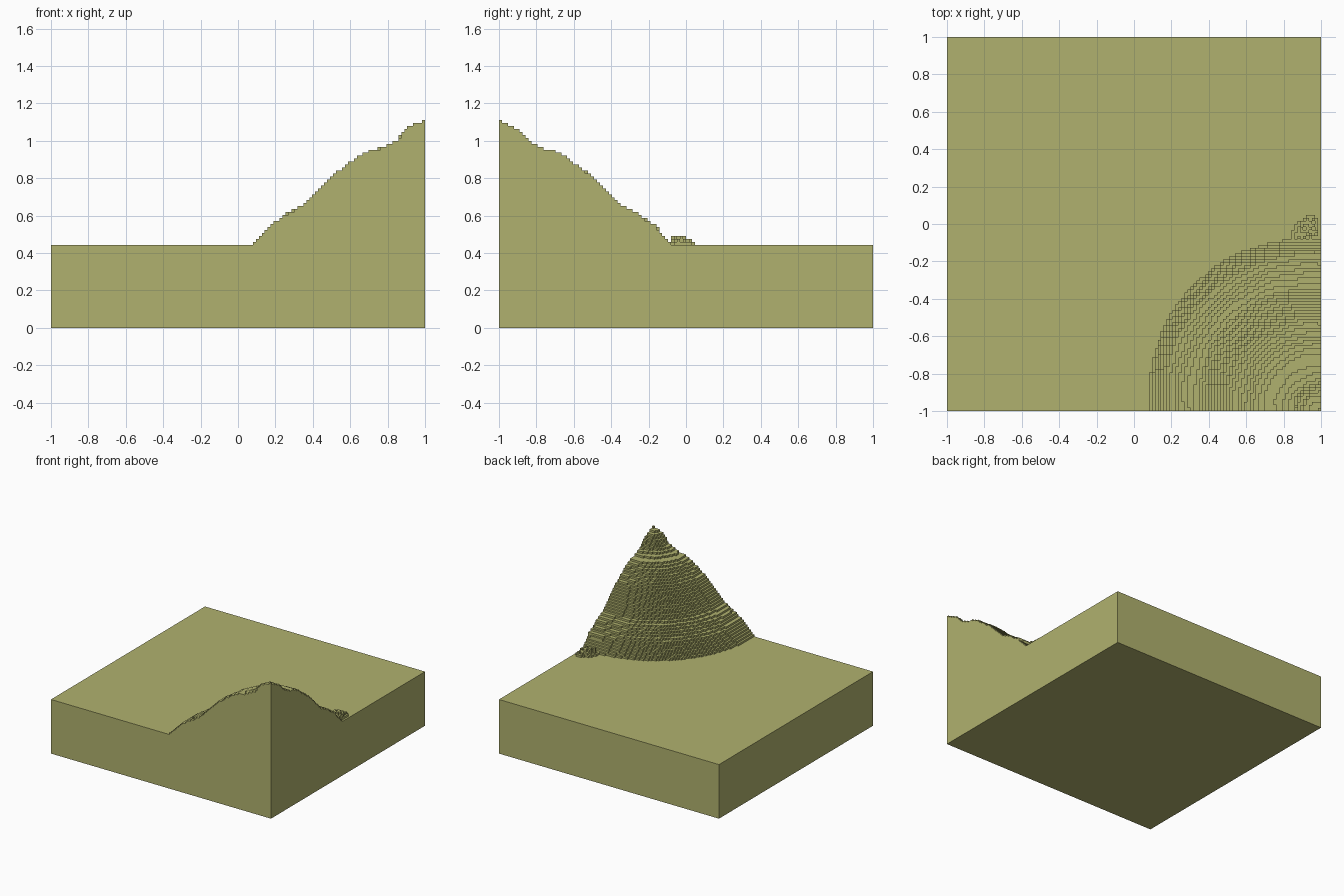
import bpy, bmesh, math, random
from mathutils import noise, Vector

cube = bpy.data.objects.get("Cube")
if cube:
    bpy.data.objects.remove(cube, do_unlink=True)

random.seed(4)
N = 126                 # cells across the slab
S = 2 / N               # cell size
BASE = 28               # slab height in cells

mat = bpy.data.materials.new("olive_sand")
mat.use_nodes = True
color = (0.436, 0.442, 0.156, 1)
mat.diffuse_color = color
bsdf = mat.node_tree.nodes["Principled BSDF"]
bsdf.inputs["Base Color"].default_value = color
bsdf.inputs["Roughness"].default_value = 0.9


def finish(name, bm):
    mesh = bpy.data.meshes.new(name)
    bm.to_mesh(mesh)
    bm.free()
    mesh.materials.append(mat)
    ob = bpy.data.objects.new(name, mesh)
    bpy.context.collection.objects.link(ob)
    return ob


def stepped_pile(name, heights):
    """Stepped relief from a {(i, j): cells above the slab} table."""
    bm = bmesh.new()

    def quad(*pts):
        bm.faces.new([bm.verts.new(p) for p in pts])

    for (i, j), h in heights.items():
        x0, y0 = -1 + i * S, -1 + j * S
        x1, y1 = x0 + S, y0 + S
        z = (BASE + h) * S
        quad((x0, y0, z), (x1, y0, z), (x1, y1, z), (x0, y1, z))
        sides = (((-1, 0), (x0, y1), (x0, y0)), ((1, 0), (x1, y0), (x1, y1)),
                 ((0, -1), (x0, y0), (x1, y0)), ((0, 1), (x1, y1), (x0, y1)))
        for (di, dj), a, b in sides:
            low = heights.get((i + di, j + dj), 0)
            if low < h:
                zl = (BASE + low) * S
                quad((*a, zl), (*b, zl), (*b, z), (*a, z))
    bmesh.ops.remove_doubles(bm, verts=bm.verts, dist=1e-5)
    return finish(name, bm)


# Flat slab
bm = bmesh.new()
bmesh.ops.create_cube(bm, size=1)
for v in bm.verts:
    v.co = (v.co.x * 2, v.co.y * 2, (v.co.z + 0.5) * BASE * S)
finish("base_slab", bm)

# Slope of the mound: distance from the corner, height
PROFILE = [(0, 1.115), (0.03, 1.10), (0.08, 1.08), (0.12, 1.04), (0.16, 0.995),
           (0.22, 0.965), (0.30, 0.945), (0.36, 0.912), (0.42, 0.868), (0.48, 0.825),
           (0.54, 0.768), (0.60, 0.71), (0.66, 0.652), (0.72, 0.622), (0.78, 0.582),
           (0.83, 0.55), (0.87, 0.505), (0.915, 0.455), (0.93, 0.43)]


def slope(r):
    for (r0, z0), (r1, z1) in zip(PROFILE, PROFILE[1:]):
        if r <= r1:
            return z0 + (z1 - z0) * (r - r0) / (r1 - r0)
    return 0


# Quarter mound in the front left corner
mound = {}
for i in range(N // 2, N):
    for j in range(N // 2):
        dx, dy = 1 - (-1 + (i + 0.5) * S), (j + 0.5) * S
        bulge = 1 + 0.045 * math.sin(2 * math.atan2(dy, dx))
        wobble = 0.006 * noise.noise(Vector((dx * 9, dy * 9, 2.0)))
        z = slope(math.hypot(dx, dy) / bulge) + wobble
        h = round(z / S) - BASE
        if h > 0:
            mound[i, j] = h
stepped_pile("mound", mound)

# Loose crumbs beside the foot of the mound
crumbs = {}
for i in range(N // 2, N):
    for j in range(N // 2 - 8, N // 2 + 3):
        if (i, j) in mound:
            continue
        u, v = -1 + (i + 0.5) * S - 0.92, -1 + (j + 0.5) * S + 0.03
        along, across = (u + v) / 0.14, (u - v) / 0.085
        d = along * along + across * across
        if d < 1 and u < 0.065 and random.random() < 0.8:
            crumbs[i, j] = max(1, min(3, round(3.2 * (1 - d) + random.uniform(-0.8, 0.8))))
stepped_pile("loose_crumbs", crumbs)
